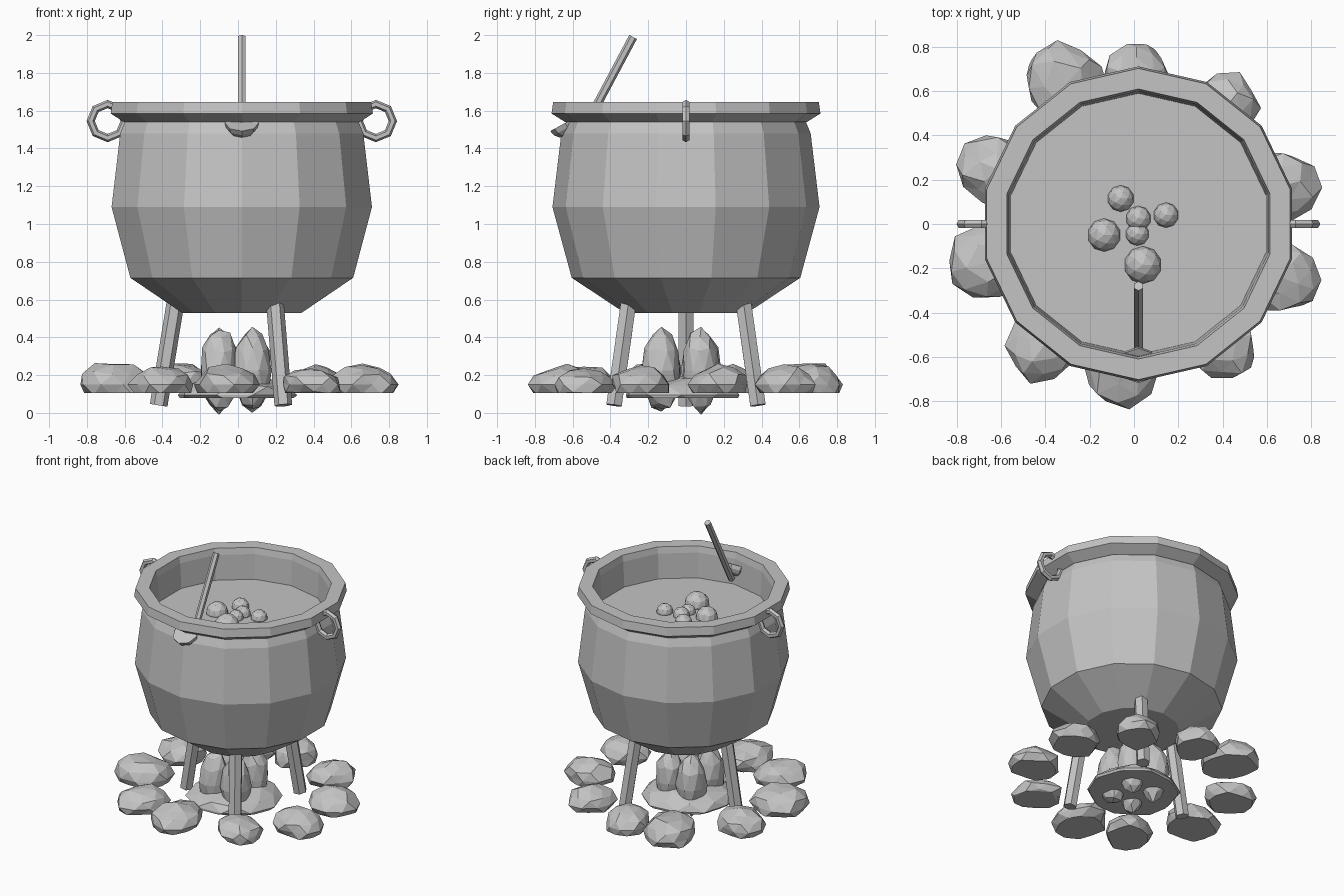
import bpy, bmesh, math, random
from mathutils import Vector, Matrix

if "Cube" in bpy.data.objects:
    bpy.data.objects.remove(bpy.data.objects["Cube"])

random.seed(4)
CX = 0.02                      # pot axis in x

grey = bpy.data.materials.new("plain_grey")
grey.diffuse_color = (0.55, 0.55, 0.55, 1)
grey.use_nodes = True
grey.node_tree.nodes["Principled BSDF"].inputs["Base Color"].default_value = grey.diffuse_color


def finish(name, bm):
    bmesh.ops.recalc_face_normals(bm, faces=bm.faces)
    me = bpy.data.meshes.new(name)
    bm.to_mesh(me)
    bm.free()
    me.materials.append(grey)
    ob = bpy.data.objects.new(name, me)
    bpy.context.collection.objects.link(ob)
    return ob


def lathe(name, profile, sides=14):
    """Revolve (radius, z) points; a vertex sits on the +y axis. First and last rings are capped."""
    bm = bmesh.new()
    rings = []
    for r, z in profile:
        rings.append([bm.verts.new((CX + r * math.sin(2 * math.pi * i / sides),
                                    r * math.cos(2 * math.pi * i / sides), z))
                      for i in range(sides)])
    for a, b in zip(rings, rings[1:]):
        for i in range(sides):
            j = (i + 1) % sides
            bm.faces.new((a[i], a[j], b[j], b[i]))
    bm.faces.new(rings[0])
    bm.faces.new(rings[-1])
    return finish(name, bm)


def rod(name, p, q, radius, sides=6):
    p, q = Vector(p), Vector(q)
    d = q - p
    bm = bmesh.new()
    m = Matrix.Translation((p + q) / 2) @ d.to_track_quat('Z', 'Y').to_matrix().to_4x4()
    bmesh.ops.create_cone(bm, cap_ends=True, segments=sides, radius1=radius,
                          radius2=radius, depth=d.length, matrix=m)
    return finish(name, bm)


def rock(name, centre, size, turn=0.0, jitter=0.0, floor=None, subdiv=2):
    """Faceted lump, optionally roughened and cut flat at a floor height."""
    bm = bmesh.new()
    bmesh.ops.create_icosphere(bm, subdivisions=subdiv, radius=1)
    rot = Matrix.Rotation(turn, 3, 'Z')
    for v in bm.verts:
        k = 1 + random.uniform(-jitter, jitter * 0.5)
        v.co = rot @ Vector([v.co[i] * size[i] * k for i in range(3)]) + Vector(centre)
    if floor is not None:
        res = bmesh.ops.bisect_plane(bm, geom=bm.verts[:] + bm.edges[:] + bm.faces[:],
                                     plane_co=(0, 0, floor), plane_no=(0, 0, -1),
                                     clear_outer=True)
        cut = [e for e in res["geom_cut"] if isinstance(e, bmesh.types.BMEdge)]
        bmesh.ops.contextual_create(bm, geom=cut)
    return finish(name, bm)


# Pot: outer wall, rim, inner wall, closed by the liquid surface
lathe("pot", [(0.325, 0.53), (0.605, 0.715), (0.707, 1.09), (0.66, 1.48), (0.635, 1.54),
              (0.64, 1.54), (0.712, 1.585), (0.703, 1.645), (0.61, 1.645),
              (0.60, 1.60), (0.59, 1.415)])
lathe("liquid", [(0.575, 1.40), (0.592, 1.418)])

# Bubbles floating on the liquid
for i, (x, y, r) in enumerate([(-0.06, 0.115, 0.06), (0.02, 0.025, 0.057), (0.015, -0.045, 0.053),
                               (0.145, 0.04, 0.057), (-0.135, -0.05, 0.075),
                               (0.04, -0.185, 0.085)]):
    rock(f"bubble_{i}", (x, y, 1.425), (r, r, r))

# Ring handles on both sides
for side, x in (("left", -0.69), ("right", 0.73)):
    bm = bmesh.new()
    grid = []
    for i in range(8):
        a = math.tau * i / 8
        grid.append([])
        for j in range(6):
            b = math.tau * j / 6
            r = 0.09 + 0.022 * math.cos(b)
            grid[-1].append(bm.verts.new((x + r * math.cos(a), 0.022 * math.sin(b),
                                          1.545 + r * math.sin(a))))
    for i in range(8):
        for j in range(6):
            n, k = (i + 1) % 8, (j + 1) % 6
            bm.faces.new((grid[i][j], grid[n][j], grid[n][k], grid[i][k]))
    finish(f"ring_handle_{side}", bm)

# Ladle: shaft and a half-round bowl poking through the pot wall
rod("ladle_shaft", (CX, -0.56, 1.465), (CX, -0.28, 1.99), 0.023)
bm = bmesh.new()
bmesh.ops.create_uvsphere(bm, u_segments=8, v_segments=8, radius=0.09)
bmesh.ops.delete(bm, geom=[v for v in bm.verts if v.co.z > 0.001], context='VERTS')
bmesh.ops.holes_fill(bm, edges=bm.edges[:], sides=0)
bmesh.ops.transform(bm, verts=bm.verts, matrix=Matrix.Translation((CX, -0.64, 1.535))
                    @ Matrix.Rotation(0.5, 4, 'X') @ Matrix.Diagonal((1, 1, 0.83, 1)))
finish("ladle_bowl", bm)

# Three splayed legs
for i, deg in enumerate((180, 60, -60)):
    c, s = math.cos(math.radians(deg)), math.sin(math.radians(deg))
    rod(f"leg_{i}", (CX + 0.44 * c, 0.44 * s, 0.04), (CX + 0.345 * c, 0.345 * s, 0.62), 0.047)

# Ring of hearth stones: x, y, half size, top height
stones = [(-0.31, 0.63, 0.21, 0.27), (0.01, 0.66, 0.17, 0.25), (0.41, 0.52, 0.17, 0.25),
          (0.66, 0.17, 0.18, 0.25), (0.66, -0.24, 0.18, 0.25), (0.39, -0.54, 0.18, 0.23),
          (-0.06, -0.63, 0.20, 0.25), (-0.40, -0.54, 0.19, 0.25), (-0.65, -0.17, 0.20, 0.27),
          (-0.62, 0.25, 0.18, 0.25)]
for i, (x, y, r, top) in enumerate(stones):
    rock(f"hearth_stone_{i}", (x, y, 0.15), (r, r * 0.88, top - 0.145),
         math.atan2(y, x), 0.14, 0.105)

# Ember bed and four upright flames standing in it
rock("ember_bed", (-0.01, -0.02, 0.095), (0.33, 0.32, 0.10), 0.3, 0.1, 0.08)
for i, (x, y) in enumerate([(-0.10, -0.13), (-0.10, 0.08), (0.075, -0.13), (0.075, 0.08)]):
    rock(f"flame_{i}", (x, y, 0.225), (0.105, 0.105, 0.225), i * 0.8, 0.1)
